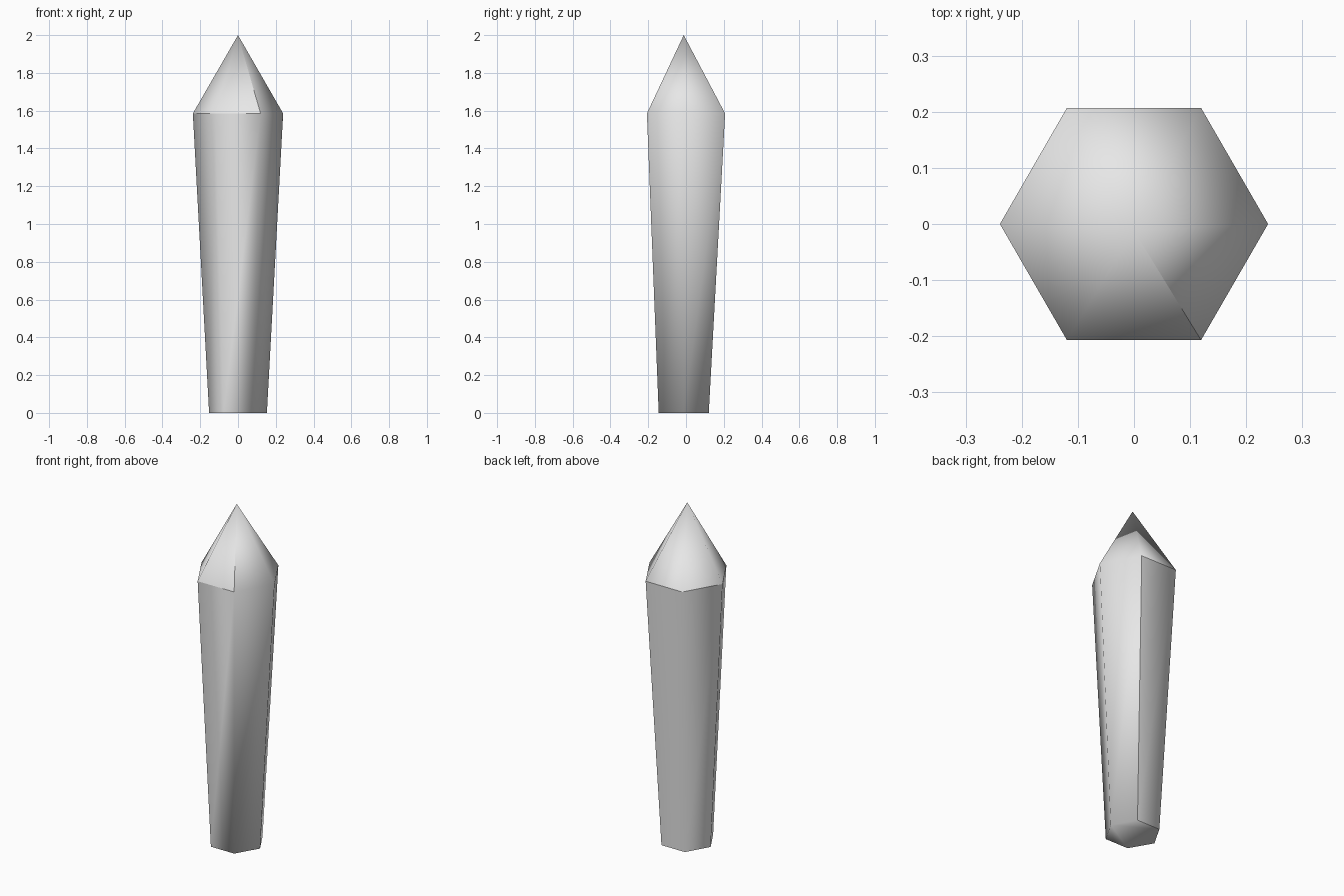
import bpy
import bmesh
from math import cos, sin, tau

if "Cube" in bpy.data.objects:
    bpy.data.objects.remove(bpy.data.objects["Cube"], do_unlink=True)

SIDES = 6
SHIFT = -0.012  # foot and tip sit slightly forward of the shoulder

# Plain grey stone
grey = bpy.data.materials.new("grey_stone")
grey.use_nodes = True
colour = (0.8, 0.8, 0.8, 1)
grey.diffuse_color = colour
grey.node_tree.nodes["Principled BSDF"].inputs["Base Color"].default_value = colour

bm = bmesh.new()


def ring(radius, y, z):
    angles = [tau * i / SIDES for i in range(SIDES)]
    return [bm.verts.new((radius * cos(a), y + radius * sin(a), z)) for a in angles]


# Foot ring, wide shoulder ring and pointed tip
foot = ring(0.153, SHIFT, 0)
shoulder = ring(0.239, 0, 1.585)
tip = bm.verts.new((0, SHIFT, 2))

bm.faces.new(foot[::-1])
for i in range(SIDES):
    j = (i + 1) % SIDES
    bm.faces.new((foot[i], foot[j], shoulder[j], shoulder[i]))
    bm.faces.new((shoulder[i], shoulder[j], tip))


# Hard edges: rims of the four wrapped sides, one corner and one tip ridge
def harden(a, b):
    bm.edges.get((a, b)).smooth = False


for face in bm.faces:
    face.smooth = True
for i in range(1, SIDES - 1):
    harden(shoulder[i], shoulder[i + 1])
    harden(foot[i], foot[i + 1])
harden(foot[1], shoulder[1])
harden(shoulder[-1], tip)

mesh = bpy.data.meshes.new("crystal_point")
bm.to_mesh(mesh)
bm.free()
mesh.materials.append(grey)
crystal = bpy.data.objects.new("crystal_point", mesh)
bpy.context.collection.objects.link(crystal)
